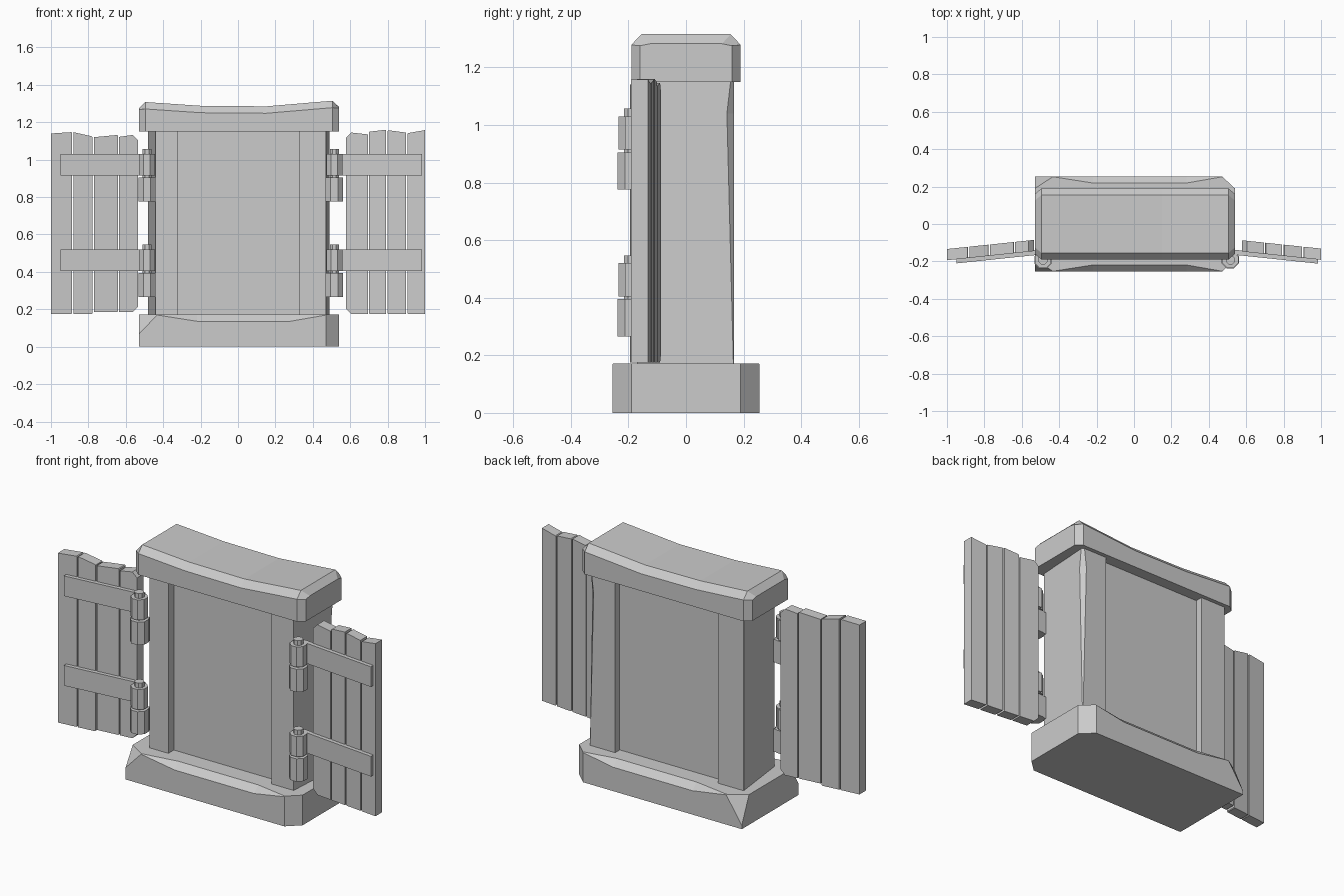
import bpy, bmesh, math
from mathutils import Vector

cube = bpy.data.objects.get("Cube")
if cube:
    bpy.data.objects.remove(cube)

stone = bpy.data.materials.new("plain_grey")
stone.use_nodes = True
GREY = (0.6, 0.6, 0.6, 1)
stone.diffuse_color = GREY
stone.node_tree.nodes["Principled BSDF"].inputs["Base Color"].default_value = GREY


def finish(name, bm):
    bmesh.ops.recalc_face_normals(bm, faces=bm.faces)
    mesh = bpy.data.meshes.new(name)
    bm.to_mesh(mesh)
    bm.free()
    mesh.materials.append(stone)
    obj = bpy.data.objects.new(name, mesh)
    bpy.context.collection.objects.link(obj)
    return obj


def loft(sections):
    """Skin a row of matching cross-sections and cap both ends."""
    bm = bmesh.new()
    rings = [[bm.verts.new(p) for p in s] for s in sections]
    n = len(rings[0])
    for a, b in zip(rings, rings[1:]):
        for i in range(n):
            j = (i + 1) % n
            bm.faces.new((a[i], a[j], b[j], b[i]))
    bm.faces.new(rings[0])
    bm.faces.new(rings[-1])
    bmesh.ops.recalc_face_normals(bm, faces=bm.faces)
    return bm


def cut(bm, point, normal):
    """Slice away everything on the normal's side and close the hole."""
    geom = bm.verts[:] + bm.edges[:] + bm.faces[:]
    res = bmesh.ops.bisect_plane(bm, geom=geom, plane_co=point,
                                 plane_no=Vector(normal).normalized(), clear_outer=True)
    edges = [e for e in res["geom_cut"] if isinstance(e, bmesh.types.BMEdge)]
    bmesh.ops.contextual_create(bm, geom=edges)


# Sill: worn long edges, clipped corners
def sill_section(x, c):
    d, h = 0.255, 0.172
    half = [(d, 0), (d, h - c), (d - c, h)]
    pts = half + [(-y, z) for y, z in reversed(half)]
    return [(x, y, z) for y, z in pts]


sill = loft([sill_section(x, c) for x, c in
             [(-.53, .003), (-.43, .003), (-.22, .036), (.28, .036), (.47, .003), (.54, .003)]])
for side, depth in ((-1, .105), (1, .15)):
    cut(sill, (.47, side * .255, 0), (.065, side * .07, 0))
    cut(sill, (-.43, side * .255, .172), (-1 / .10, side / .065, 1 / depth))
finish("sill", sill)


# Lintel: sagging beam with chamfered edges and ends
def lintel_section(x, inset, top):
    d = .19 - inset
    half = [(d, 1.15), (d, top - .037), (d - .035, top - inset)]
    pts = half + [(-y, z) for y, z in reversed(half)]
    return [(x, y, z) for y, z in pts]


finish("lintel", loft([lintel_section(*s) for s in
                       [(-.53, .03, 1.305), (-.495, 0, 1.308), (-.2, 0, 1.288), (.15, 0, 1.285),
                        (.505, 0, 1.315), (.54, .03, 1.312)]]))


# Posts: slightly tapered outer side, one worn back edge
def post_section(z, inner, front, back, c):
    s = 1 if inner > 0 else -1
    return [(inner, -.17, z), (front, -.17, z), (back, .167 - c, z),
            (back - s * c, .167, z), (inner, .167, z)]


finish("right_post", loft([post_section(z, -.32, -.44, -.48, .002) for z in (.15, 1.17)]))
finish("left_post", loft([post_section(z, .33, .47, .49, c)
                          for z, c in ((.15, .002), (1.04, .025), (1.17, .01))]))


# Extrude an outline drawn along a door leaf; the leaf swings slightly forward
def leaf_part(name, side, start, base_y, outline, near, far):
    def place(u, z, off):
        return (side * (start + u), base_y - .105 * u + off, z)
    finish(name, loft([[place(u, z, off) for u, z in outline] for off in (near, far)]))


def box_prism(name, x0, x1, y0, y1, z0, z1):
    finish(name, loft([[(x0, y0, z), (x1, y0, z), (x1, y1, z), (x0, y1, z)] for z in (z0, z1)]))


box_prism("centre_panel", -.33, .34, -.12, .125, .14, 1.16)


def cylinder(name, x, y, z0, z1, r, sides=8):
    ring = [(x + r * math.cos((i + .5) * math.tau / sides),
             y + r * math.sin((i + .5) * math.tau / sides)) for i in range(sides)]
    finish(name, loft([[(px, py, z) for px, py in ring] for z in (z0, z1)]))


# Shutters: planks as (inner edge, outer edge, bottom, inner top, outer top)
left_planks = [(.0, .118, .175, 1.145, 1.135), (.124, .215, .175, 1.15, 1.16),
               (.223, .32, .175, 1.157, 1.145), (.328, .423, .175, 1.142, 1.158)]
right_planks = [(.0, .1, .185, 1.132, 1.122), (.106, .236, .185, 1.132, 1.12),
                (.243, .345, .175, 1.125, 1.147), (.352, .465, .175, 1.147, 1.14)]

for label, side, start, base_y, planks, hinge_x, strap_end in (
        ("left", 1, .577, -.117, left_planks, .515, .408),
        ("right", -1, .535, -.115, right_planks, .487, .415)):
    for i, (u0, u1, low, t0, t1) in enumerate(planks):
        k = .028 if i == 0 else .004
        outline = [(u0, low + k), (u0 + k, low), (u1, low), (u1, t1), (u0 + k, t0), (u0, t0 - k)]
        leaf_part(f"{label}_plank_{i + 1}", side, start, base_y, outline, -.03, .03)

    # Two hinges per shutter: strap, two knuckles, pin, mounting leaf
    for where, z in (("upper", .915), ("lower", .405)):
        name = f"{label}_{where}_hinge"
        root = hinge_x - start
        strap = [(root, z), (strap_end, z), (strap_end, z + .115), (root, z + .115)]
        leaf_part(name + "_strap", side, start, base_y, strap, -.052, -.025)
        cylinder(name + "_top_knuckle", side * hinge_x, -.192, z, z + .115, .046)
        cylinder(name + "_bottom_knuckle", side * hinge_x, -.192, z - .14, z - .01, .05)
        cylinder(name + "_pin", side * hinge_x, -.192, z - .13, z + .142, .026)
        box_prism(name + "_mount", side * (hinge_x - .04), side * hinge_x,
                  -.19, -.15, z - .14, z - .01)
